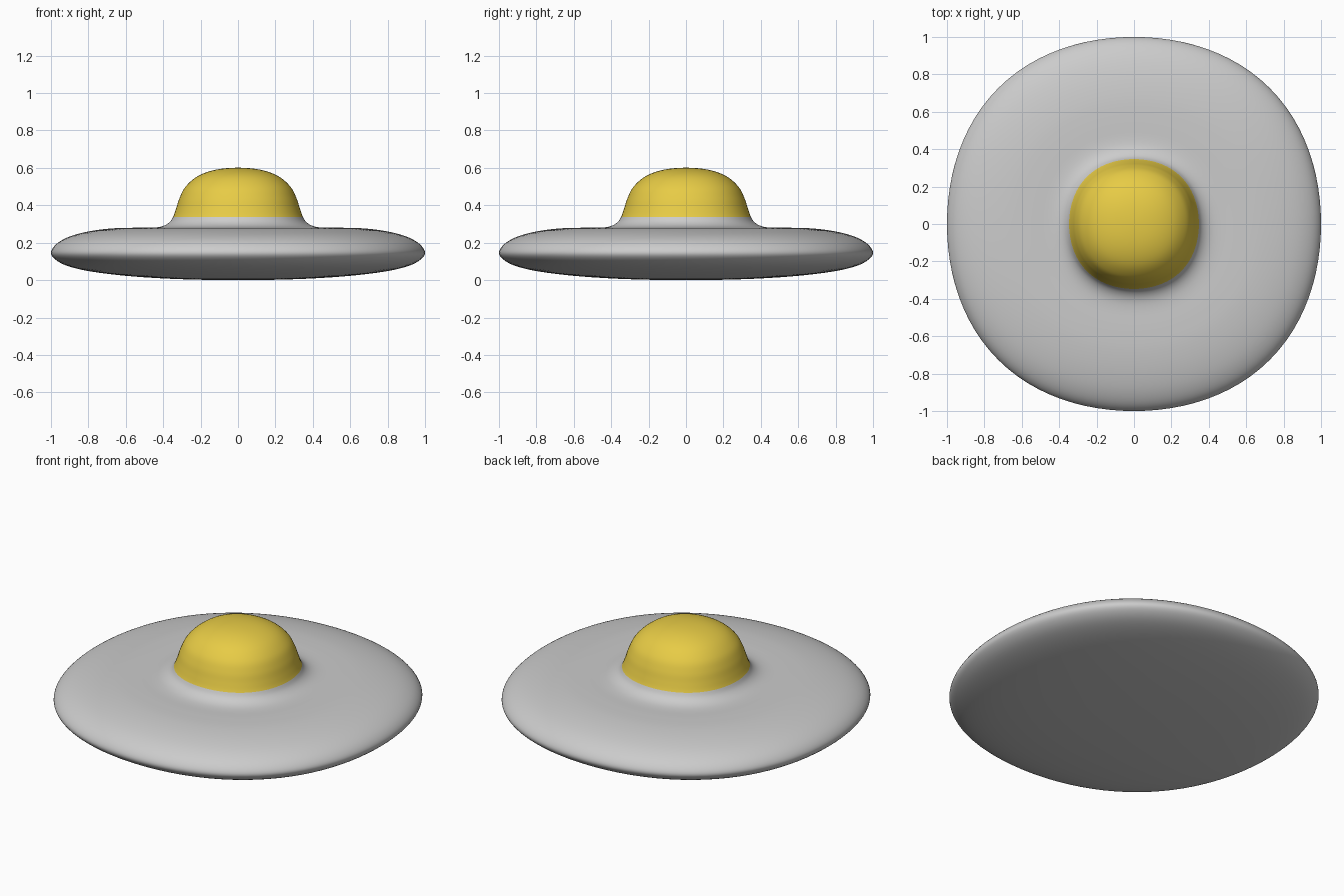
import bpy, bmesh, math
from mathutils import Vector

if "Cube" in bpy.data.objects:
    bpy.data.objects.remove(bpy.data.objects["Cube"])

# Half profile (radius, height): underside centre -> rim -> deck -> fillet -> dome top
PROFILE = [(0, 0), (0.2, 0.002), (0.4, 0.009), (0.6, 0.023), (0.78, 0.045),
           (0.90, 0.072), (0.97, 0.105), (1.0, 0.146), (0.97, 0.194), (0.90, 0.233),
           (0.80, 0.260), (0.68, 0.276), (0.56, 0.280), (0.46, 0.280), (0.405, 0.288),
           (0.368, 0.308), (0.347, 0.338), (0.330, 0.385), (0.312, 0.440),
           (0.280, 0.500), (0.215, 0.556), (0.12, 0.590), (0, 0.601)]
SPLIT = 16          # profile point where the dome colour begins
SUB, SEG = 5, 96


def smooth_profile(pts):
    """Catmull-Rom curve through the points, mirrored at both axis ends."""
    p = [Vector(q) for q in pts]
    p = [Vector((-p[1].x, p[1].y))] + p + [Vector((-p[-2].x, p[-2].y))]
    out = []
    for i in range(1, len(p) - 2):
        a, b, c, d = p[i - 1:i + 3]
        for k in range(SUB):
            t = k / SUB
            out.append(0.5 * (2 * b + (c - a) * t + (2 * a - 5 * b + 4 * c - d) * t * t
                              + (3 * b - a - 3 * c + d) * t ** 3))
    out.append(p[-2])
    return out


def lathe(name, pts):
    """Revolve a profile into a slightly squared round body."""
    bm = bmesh.new()
    rings = []
    for q in pts:
        if abs(q.x) < 1e-5:
            rings.append([bm.verts.new((0, 0, q.y))] * SEG)
            continue
        ring = []
        for s in range(SEG):
            a = 2 * math.pi * s / SEG
            r = q.x * (1 + 0.0135 * (1 - math.cos(4 * a)))
            ring.append(bm.verts.new((r * math.cos(a), r * math.sin(a), q.y)))
        rings.append(ring)
    for lo, hi in zip(rings, rings[1:]):
        for s in range(SEG):
            n = (s + 1) % SEG
            loop = list(dict.fromkeys((lo[s], lo[n], hi[n], hi[s])))
            bm.faces.new(loop).smooth = True
    me = bpy.data.meshes.new(name)
    bm.to_mesh(me)
    bm.free()
    ob = bpy.data.objects.new(name, me)
    bpy.context.collection.objects.link(ob)
    return ob


curve = smooth_profile(PROFILE)

# Grey saucer body with the fillet up to the dome
lathe("saucer_body", curve[:SPLIT * SUB + 1])

# Yellow dome
dome = lathe("dome", curve[SPLIT * SUB:])
yellow = bpy.data.materials.new("yellow")
yellow.diffuse_color = (0.8, 0.6, 0.06, 1)
yellow.use_nodes = True
yellow.node_tree.nodes["Principled BSDF"].inputs["Base Color"].default_value = yellow.diffuse_color
dome.data.materials.append(yellow)
